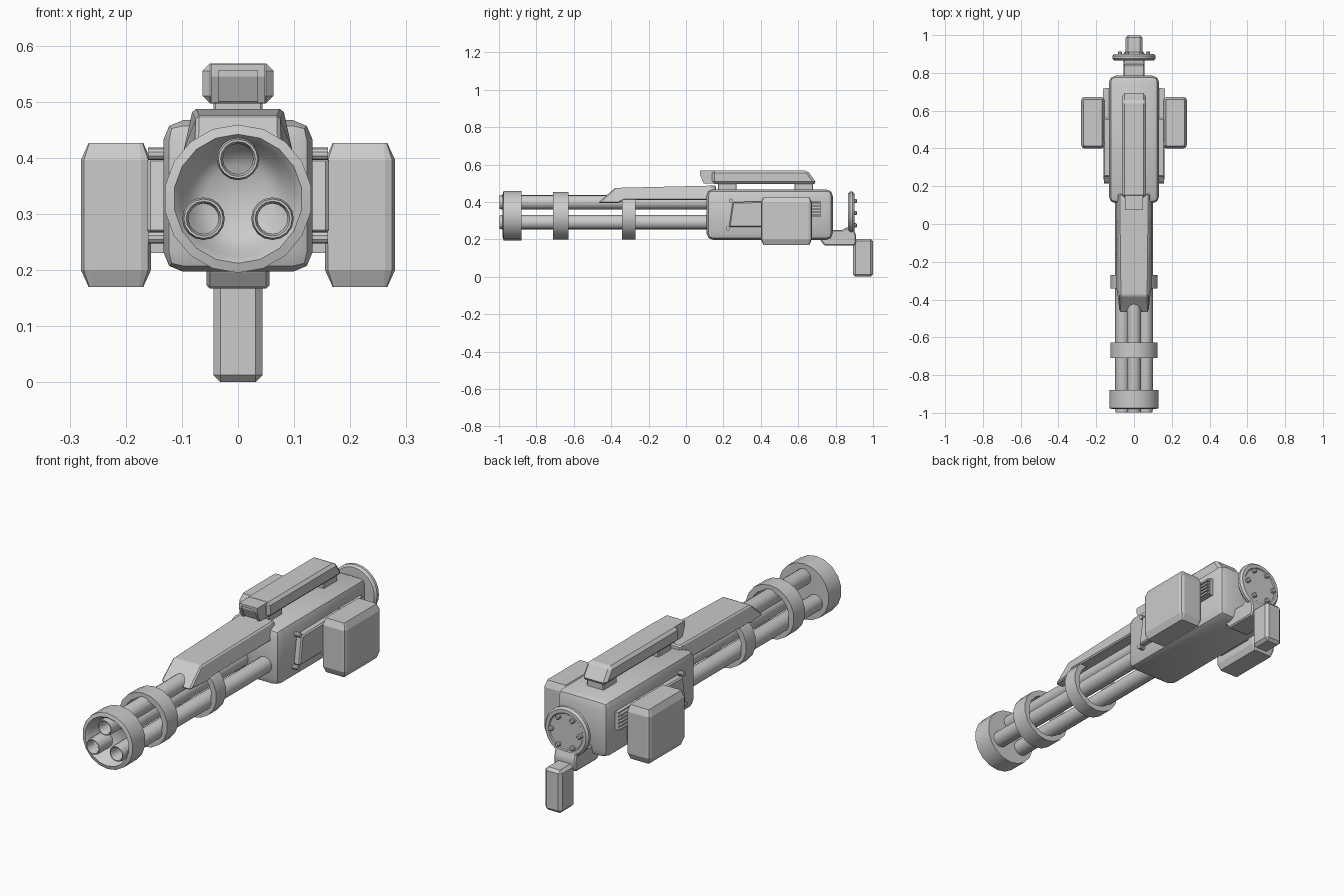
import bpy
import bmesh
from math import sin, cos, pi, radians

old = bpy.data.objects.get("Cube")
if old:
    bpy.data.objects.remove(old)

grey = bpy.data.materials.new("plain grey")
grey.use_nodes = True
grey.diffuse_color = (0.6, 0.6, 0.6, 1)
grey.node_tree.nodes["Principled BSDF"].inputs["Base Color"].default_value = grey.diffuse_color


def finish(name, bm, bevel=0, segments=1, smooth=0):
    bmesh.ops.recalc_face_normals(bm, faces=bm.faces)
    if bevel:
        bmesh.ops.bevel(bm, geom=list(bm.edges), offset=bevel, segments=segments,
                        profile=0.5, affect='EDGES', clamp_overlap=True)
    mesh = bpy.data.meshes.new(name)
    bm.to_mesh(mesh)
    bm.free()
    mesh.materials.append(grey)
    obj = bpy.data.objects.new(name, mesh)
    bpy.context.collection.objects.link(obj)
    if smooth:
        bpy.ops.object.select_all(action='DESELECT')
        obj.select_set(True)
        bpy.context.view_layer.objects.active = obj
        bpy.ops.object.shade_smooth_by_angle(angle=radians(smooth))
    return obj


def box(name, x, y, z, bevel=0, segments=1, smooth=0):
    """Box from (low, high) ranges."""
    bm = bmesh.new()
    bmesh.ops.create_cube(bm, size=1)
    for v in bm.verts:
        for i, (low, high) in enumerate((x, y, z)):
            v.co[i] = low if v.co[i] < 0 else high
    return finish(name, bm, bevel, segments, smooth)


def prism(name, outline, x0, x1, bevel=0, shape=None):
    """Side outline of (y, z) points, extruded along x."""
    bm = bmesh.new()
    face = bm.faces.new([bm.verts.new((x0, y, z)) for y, z in outline])
    new = bmesh.ops.extrude_face_region(bm, geom=[face])["geom"]
    for v in new:
        if isinstance(v, bmesh.types.BMVert):
            v.co.x = x1
    if shape:
        for v in bm.verts:
            v.co.x *= shape(v.co)
    return finish(name, bm, bevel)


def lathe(name, profile, x, z, sides, closed=False, smooth=35):
    """Turn (radius, y) points around an axis parallel to y."""
    bm = bmesh.new()
    rings = []
    for r, y in profile:
        if r == 0:
            rings.append([bm.verts.new((x, y, z))] * sides)
        else:
            rings.append([bm.verts.new((x + r * sin(2 * pi * k / sides), y,
                                        z + r * cos(2 * pi * k / sides)))
                          for k in range(sides)])
    pairs = list(zip(rings, rings[1:])) + ([(rings[-1], rings[0])] if closed else [])
    for a, b in pairs:
        for k in range(sides):
            n = (k + 1) % sides
            bm.faces.new(list(dict.fromkeys((a[k], a[n], b[n], b[k]))))
    return finish(name, bm, smooth=smooth)


def stud(name, x0, x1, y, z, r):
    """Short round peg along x."""
    obj = lathe(name, [(0, x0), (r, x0), (r, x1), (0, x1)], 0, 0, 10)
    for v in obj.data.vertices:
        v.co = (v.co.y, y - v.co.x, z + v.co.z)


AXIS = 0.327

# Three hollow barrels
for i in range(3):
    a = 2 * pi * i / 3
    lathe(f"barrel_{i + 1}",
          [(0, 0.13), (0.038, 0.13), (0.038, -0.985), (0.035, -0.998), (0.031, -0.998),
           (0.027, -0.985), (0.027, -0.6), (0, -0.6)],
          0.071 * sin(a), AXIS + 0.071 * cos(a), 16)

# Muzzle cup and the two barrel clamps
lathe("muzzle_ring",
      [(0, -0.9), (0.06, -0.905), (0.088, -0.925), (0.103, -0.965), (0.115, -0.98),
       (0.132, -0.975), (0.132, -0.88), (0.1, -0.88), (0, -0.88)], 0, AXIS, 18)
for name, y0, y1 in (("front_clamp", -0.71, -0.627), ("rear_clamp", -0.342, -0.27)):
    lathe(name, [(0.1, y0), (0.127, y0), (0.127, y1), (0.1, y1)], 0, AXIS, 18, closed=True)

# Main housing
box("housing", (-0.133, 0.133), (0.11, 0.785), (0.197, 0.467), 0.035, 2, 25)

# Barrel cover, narrower at the top and at the nose
prism("barrel_cover",
      [(-0.47, 0.395), (-0.36, 0.395), (-0.33, 0.41), (0.16, 0.41), (0.16, 0.487),
       (0.13, 0.487), (-0.38, 0.475)], -0.094, 0.094, 0.006,
      lambda co: (0.86 if co.z > 0.45 else 1) * (0.82 if co.y < -0.4 else 0.93 if co.y < -0.35 else 1))

# Top rail with a recessed front window
prism("top_rail",
      [(0.14, 0.497), (0.7, 0.497), (0.65, 0.568), (0.14, 0.568)], -0.063, 0.063, 0.013)
prism("rail_front",
      [(0.1, 0.5), (0.18, 0.5), (0.18, 0.562), (0.08, 0.562), (0.08, 0.545)], -0.035, 0.035)
for side in (-1, 1):
    prism("rail_front_cheek",
          [(0.095, 0.498), (0.2, 0.498), (0.2, 0.567), (0.075, 0.567), (0.075, 0.545)],
          side * 0.035, side * 0.048)
box("rail_front_brow", (-0.048, 0.048), (0.075, 0.2), (0.556, 0.567))
for name, y0, y1 in (("rail_foot_front", 0.17, 0.27), ("rail_foot_rear", 0.58, 0.68)):
    box(name, (-0.044, 0.044), (y0, y1), (0.455, 0.51), 0.004)

for side, word in ((1, "left"), (-1, "right")):
    def span(a, b):
        return tuple(sorted((side * a, side * b)))

    # Side box with chamfered edges
    pod = box(f"{word}_side_box", span(0.155, 0.28), (0.4, 0.673), (0.17, 0.426))
    bm = bmesh.new()
    bm.from_mesh(pod.data)
    upright = [e for e in bm.edges if abs(e.verts[0].co.z - e.verts[1].co.z) > 0.1]
    bmesh.ops.bevel(bm, geom=upright, offset=0.018, segments=2, profile=0.5, affect='EDGES')
    for top in (False, True):
        caps = [f for f in bm.faces if abs(f.normal.z) > 0.9
                and (f.calc_center_median().z > 0.3) == top]
        bmesh.ops.inset_region(bm, faces=caps, thickness=0.014)
        ring = {v for f in bm.faces if abs(f.normal.z) < 0.5 for v in f.verts
                if (v.co.z > 0.3) == top}
        for v in ring:
            v.co.z += -0.03 if top else 0.03
    bm.to_mesh(pod.data)
    bm.free()
    box(f"{word}_box_mount", span(0.12, 0.17), (0.44, 0.63), (0.23, 0.37))

    # Side plate, pegs and vent
    prism(f"{word}_side_plate", [(0.23, 0.265), (0.56, 0.265), (0.56, 0.405), (0.25, 0.4)],
          side * 0.125, side * 0.162, 0.006)
    for y, z in ((0.225, 0.258), (0.24, 0.407)):
        stud(f"{word}_peg", side * 0.12, side * 0.16, y, z, 0.011)
    box(f"{word}_vent_back", span(0.125, 0.15), (0.56, 0.72), (0.32, 0.405))
    for k in range(5):
        z = 0.324 + k * 0.0165
        box(f"{word}_vent_fin", span(0.13, 0.163), (0.56, 0.718), (z, z + 0.009))

# Rear disc with six bolts
DISC = 0.34
lathe("rear_disc",
      [(0, 0.872), (0.09, 0.866), (0.106, 0.867), (0.115, 0.877), (0.115, 0.89),
       (0.106, 0.9), (0.09, 0.9), (0.086, 0.896), (0, 0.896)], 0, DISC, 24)
for i in range(6):
    a = 2 * pi * (i + 0.5) / 6
    lathe("disc_bolt", [(0, 0.89), (0.011, 0.89), (0.011, 0.91), (0.007, 0.914), (0, 0.914)],
          0.075 * sin(a), DISC + 0.075 * cos(a), 8)

# Bracket and grip
prism("grip_bracket",
      [(0.7, 0.25), (0.715, 0.2), (0.74, 0.167), (0.9, 0.167), (0.91, 0.18), (0.91, 0.22),
       (0.895, 0.262), (0.85, 0.262), (0.84, 0.25)], -0.056, 0.056, 0.006)
box("grip", (-0.044, 0.044), (0.893, 1.0), (0.0, 0.203), 0.013)
